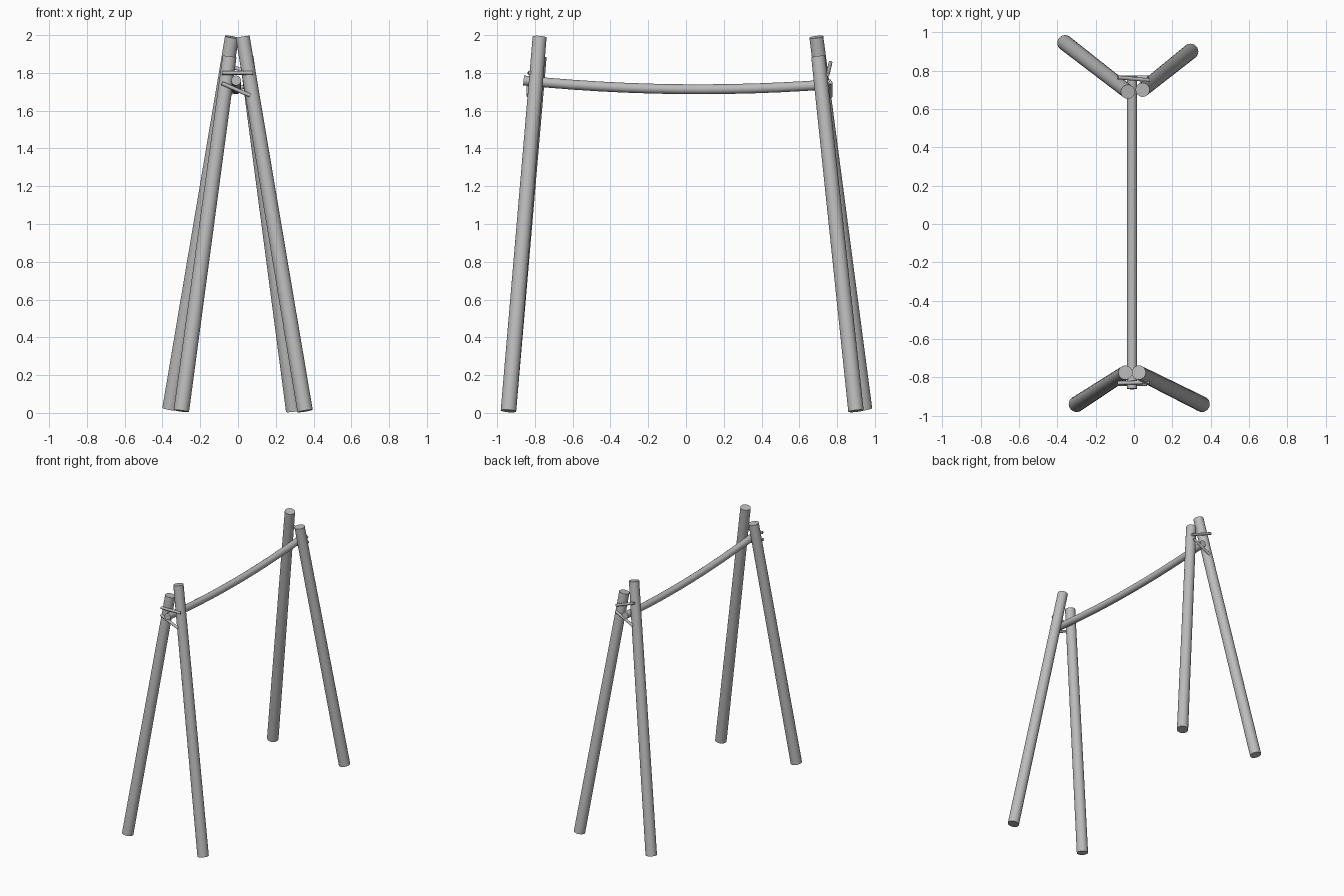
import bpy
import bmesh
from math import radians
from mathutils import Vector

cube = bpy.data.objects.get("Cube")
if cube:
    bpy.data.objects.remove(cube)

grey = bpy.data.materials.new("plain grey")
grey.use_nodes = True
grey.diffuse_color = (0.5, 0.5, 0.5, 1)
grey.node_tree.nodes["Principled BSDF"].inputs["Base Color"].default_value = (0.5, 0.5, 0.5, 1)


def tube(name, path, radii, sides=24):
    """Sweep a capped round section along a path, square to its direction."""
    pts = [Vector(p) for p in path]
    bm = bmesh.new()
    rings = []
    for i, p in enumerate(pts):
        along = pts[min(i + 1, len(pts) - 1)] - pts[max(i - 1, 0)]
        r = radii[0] + (radii[1] - radii[0]) * i / (len(pts) - 1)
        made = bmesh.ops.create_circle(bm, segments=sides, radius=r)["verts"]
        turn = Vector((0, 0, 1)).rotation_difference(along.normalized())
        for v in made:
            v.co = p + turn @ v.co
        rings.append(made)
    for a, b in zip(rings, rings[1:]):
        for k in range(sides):
            n = (k + 1) % sides
            bm.faces.new((a[k], a[n], b[n], b[k]))
    bm.faces.new(rings[0])
    bm.faces.new(rings[-1])
    bmesh.ops.recalc_face_normals(bm, faces=bm.faces)
    mesh = bpy.data.meshes.new(name)
    bm.to_mesh(mesh)
    bm.free()
    mesh.materials.append(grey)
    ob = bpy.data.objects.new(name, mesh)
    bpy.context.collection.objects.link(ob)
    bpy.ops.object.select_all(action="DESELECT")
    bpy.context.view_layer.objects.active = ob
    ob.select_set(True)
    bpy.ops.object.shade_smooth_by_angle(angle=radians(35))


# Leaning legs: one tall and one short in each pair
legs = {
    "front_left_leg": ((0.355, -0.94, 0.01), (0.025, -0.775, 1.99)),
    "front_right_leg": ((-0.30, -0.94, 0.01), (-0.045, -0.775, 1.885)),
    "back_left_leg": ((0.295, 0.90, 0.01), (0.045, 0.70, 1.885)),
    "back_right_leg": ((-0.36, 0.945, 0.02), (-0.032, 0.69, 1.99)),
}
for name, ends in legs.items():
    tube(name, ends, (0.041, 0.037))

# Sagging crossbar
start, end, sag = Vector((-0.01, -0.86, 1.76)), Vector((-0.01, 0.77, 1.74)), 0.036
steps = 12
bar = []
for i in range(steps + 1):
    t = i / steps
    p = start.lerp(end, t)
    p.z -= sag * 4 * t * (1 - t)
    bar.append(p)
tube("crossbar", bar, (0.026, 0.026), 16)

# Thin pegs holding each pair of legs around the crossbar
pegs = {
    "front_upper_peg": ((-0.085, -0.83, 1.80), (0.08, -0.825, 1.80)),
    "front_lower_peg": ((-0.085, -0.835, 1.745), (0.065, -0.835, 1.68)),
    "back_upper_peg": ((-0.085, 0.765, 1.855), (0.08, 0.75, 1.79)),
    "back_lower_peg": ((-0.075, 0.765, 1.675), (0.075, 0.765, 1.75)),
}
for name, ends in pegs.items():
    tube(name, ends, (0.01, 0.01), 12)
